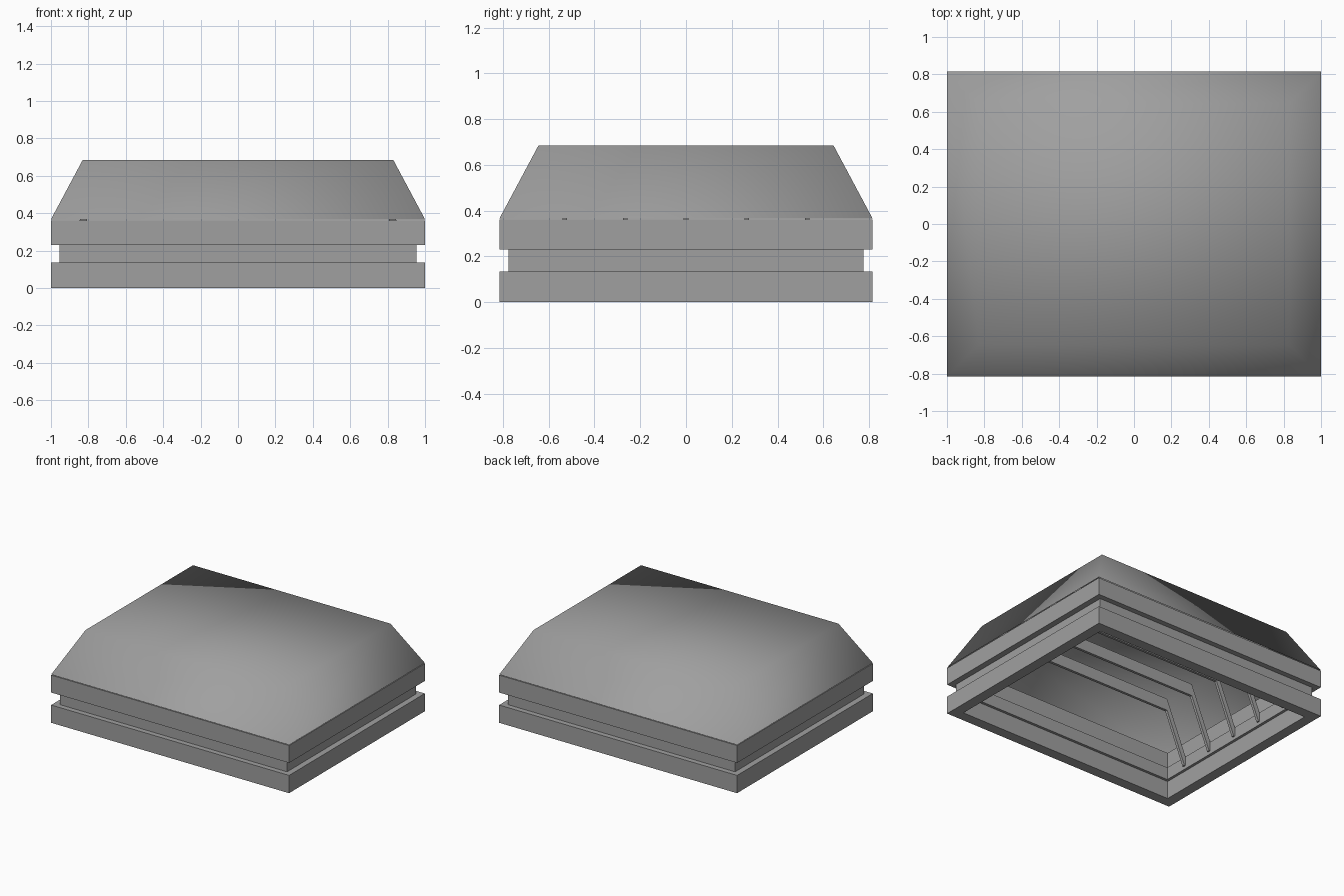
import bpy
import bmesh

cube = bpy.data.objects.get("Cube")
if cube:
    bpy.data.objects.remove(cube, do_unlink=True)

GREY = (0.35, 0.35, 0.35, 1)
grey = bpy.data.materials.new("neutral_grey")
grey.use_nodes = True
grey.diffuse_color = GREY
grey.node_tree.nodes["Principled BSDF"].inputs["Base Color"].default_value = GREY


def finish(name, bm, smooth=False):
    """Turn a bmesh into a named grey object."""
    for face in bm.faces:
        face.smooth = smooth
    mesh = bpy.data.meshes.new(name)
    bm.to_mesh(mesh)
    bm.free()
    mesh.materials.append(grey)
    obj = bpy.data.objects.new(name, mesh)
    bpy.context.collection.objects.link(obj)
    return obj


def loop(bm, hx, hy, z):
    """Four corners of a rectangle, counter-clockwise from above."""
    return [bm.verts.new((sx * hx, sy * hy, z))
            for sx, sy in ((-1, -1), (1, -1), (1, 1), (-1, 1))]


def bridge(bm, lower, upper):
    for i in range(4):
        j = (i + 1) % 4
        bm.faces.new((lower[i], lower[j], upper[j], upper[i]))


def frame(name, outer, inner, z0, z1):
    """Rectangular ring with a solid box section."""
    bm = bmesh.new()
    section = [loop(bm, *outer, z0), loop(bm, *outer, z1),
               loop(bm, *inner, z1), loop(bm, *inner, z0)]
    for k in range(4):
        bridge(bm, section[k], section[(k + 1) % 4])
    return finish(name, bm)


def rib(name, y, width):
    """Bent bar running across the opening under the hood."""
    inner = [(0.89, 0.16), (0.735, 0.54)]
    outer = [(0.735, 0.63), (0.93, 0.16)]
    half = inner + outer
    bm = bmesh.new()
    # One half per side plus the level bar between them
    for s in (-1, 1):
        bm.faces.new([bm.verts.new((s * x, y - width / 2, z)) for x, z in half])
    (ix, iz), (ox, oz) = inner[1], outer[0]
    bm.faces.new([bm.verts.new((x, y - width / 2, z)) for x, z in
                  ((-ix, iz), (ix, iz), (ox, oz), (-ox, oz))])
    bmesh.ops.remove_doubles(bm, verts=bm.verts, dist=0.0001)
    result = bmesh.ops.extrude_face_region(bm, geom=bm.faces[:])
    moved = [g for g in result["geom"] if isinstance(g, bmesh.types.BMVert)]
    bmesh.ops.translate(bm, verts=moved, vec=(0, width, 0))
    bmesh.ops.recalc_face_normals(bm, faces=bm.faces)
    return finish(name, bm)


# Stacked base frames with a recessed neck
frame("lower_frame", (1.0, 0.815), (0.92, 0.735), 0, 0.135)
frame("neck_frame", (0.955, 0.775), (0.90, 0.715), 0.135, 0.23)
frame("upper_frame", (1.0, 0.815), (0.92, 0.735), 0.23, 0.362)

# Thin smooth hood, open underneath
hood = bmesh.new()
rim = loop(hood, 1.0, 0.815, 0.367)
crown = loop(hood, 0.83, 0.645, 0.685)
bridge(hood, rim, crown)
hood.faces.new(crown)
finish("hood", hood, smooth=True)

# Evenly spaced supporting ribs
for n in range(5):
    rib(f"rib_{n + 1}", (n - 2) * 0.265, 0.02)
